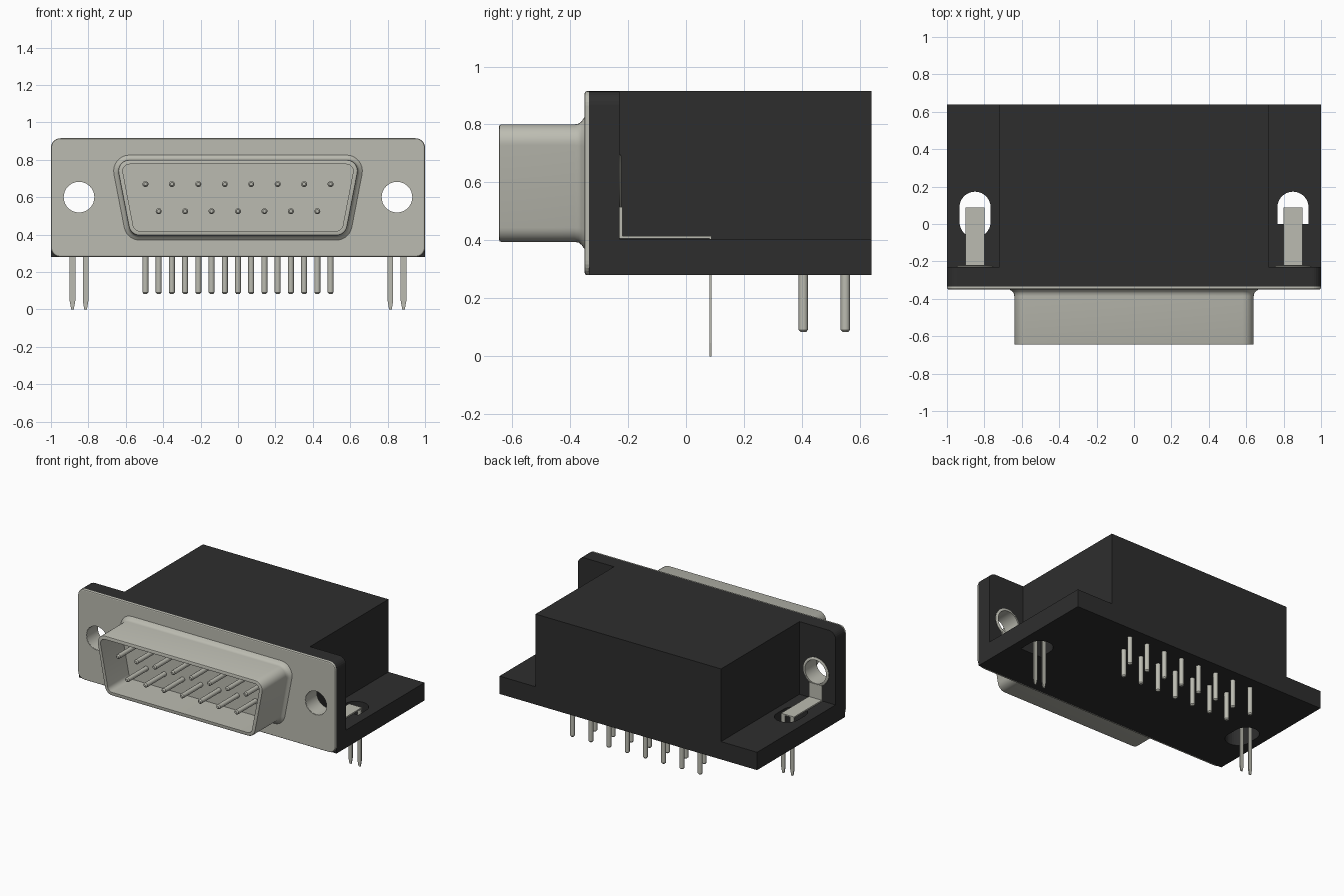
import bpy, bmesh, math
from mathutils import Vector

cube = bpy.data.objects.get("Cube")
if cube:
    bpy.data.objects.remove(cube, do_unlink=True)


def material(name, rgb):
    m = bpy.data.materials.new(name)
    m.use_nodes = True
    col = (*rgb, 1)
    m.diffuse_color = col
    m.node_tree.nodes["Principled BSDF"].inputs["Base Color"].default_value = col
    return m


METAL = material("warm grey metal", (0.50, 0.50, 0.44))
BLACK = material("black plastic", (0.027, 0.027, 0.027))


def outline(centres, radii, steps=6):
    """Hull of circles listed counter-clockwise; zero radius gives a sharp corner."""
    pts, n = [], len(centres)
    for i, (c, r) in enumerate(zip(centres, radii)):
        if r <= 0:
            pts.append(tuple(c))
            continue
        c = Vector(c)
        a = c - Vector(centres[i - 1])
        b = Vector(centres[(i + 1) % n]) - c
        start = math.atan2(-a.x, a.y)
        sweep = (math.atan2(-b.x, b.y) - start) % math.tau
        for k in range(steps + 1):
            t = start + sweep * k / steps
            pts.append((c.x + r * math.cos(t), c.y + r * math.sin(t)))
    return pts


def circle(u, v, r, n=24):
    return [(u + r * math.cos(math.tau * k / n), v + r * math.sin(math.tau * k / n))
            for k in range(n)]


def loft(name, sections, mat, axis="y", loop=False, smooth=False):
    """Skin sections [(position along axis, 2D points)]; capped unless looped."""
    put = (lambda p, d: (p[0], d, p[1])) if axis == "y" else (lambda p, d: (p[0], p[1], d))
    bm = bmesh.new()
    rings = [[bm.verts.new(put(p, d)) for p in pts] for d, pts in sections]
    pairs = list(zip(rings, rings[1:]))
    if loop:
        pairs.append((rings[-1], rings[0]))
    else:
        bm.faces.new(rings[0])
        bm.faces.new(rings[-1])
    for a, b in pairs:
        for i in range(len(a)):
            bm.faces.new((a[i - 1], a[i], b[i], b[i - 1]))
    bmesh.ops.recalc_face_normals(bm, faces=bm.faces)
    me = bpy.data.meshes.new(name)
    bm.to_mesh(me)
    bm.free()
    ob = bpy.data.objects.new(name, me)
    bpy.context.collection.objects.link(ob)
    if mat:
        me.materials.append(mat)
    if smooth:
        select(ob)
        bpy.ops.object.shade_smooth_by_angle(angle=math.radians(35))
    return ob


def select(ob):
    bpy.ops.object.select_all(action="DESELECT")
    ob.select_set(True)
    bpy.context.view_layer.objects.active = ob


def rect(u0, u1, v0, v1):
    return [(u0, v0), (u1, v0), (u1, v1), (u0, v1)]


def box(name, x0, x1, y0, y1, z0, z1, mat):
    return loft(name, [(z0, rect(x0, x1, y0, y1)), (z1, rect(x0, x1, y0, y1))], mat, "z")


def cut(target, cutter):
    cutter.hide_render = True
    mod = target.modifiers.new("cut", "BOOLEAN")
    mod.operation, mod.solver, mod.object = "DIFFERENCE", "EXACT", cutter
    select(target)
    bpy.ops.object.modifier_apply(modifier=mod.name)
    bpy.data.objects.remove(cutter, do_unlink=True)


EAR_X, EAR_Z, HOLE = 0.85, 0.6, 0.083
BOTTOM, SLAB, TOP = 0.28, 0.405, 0.915
FLANGE_Y, BACK = -0.23, 0.64

# Black housing: upright flange, base slab and tall block
flange_shape = outline([(-1, BOTTOM), (1, BOTTOM), (0.95, TOP - 0.05), (-0.95, TOP - 0.05)],
                       [0, 0, 0.05, 0.05])
flange = loft("housing_flange", [(-0.335, flange_shape), (FLANGE_Y, flange_shape)], BLACK)
slab = box("housing_base", -1, 1, FLANGE_Y, BACK, BOTTOM, SLAB, BLACK)
box("housing_block", -0.72, 0.72, FLANGE_Y, BACK, SLAB, TOP, BLACK)

# Metal face plate with a softened front edge
corners = [(-0.95, BOTTOM + 0.05), (0.95, BOTTOM + 0.05), (0.95, TOP - 0.05), (-0.95, TOP - 0.05)]
plate = loft("face_plate", [(y, outline(corners, [r] * 4)) for y, r in
                            [(-0.335, 0.05), (-0.343, 0.05), (-0.348, 0.047), (-0.35, 0.042)]], METAL)

# Mounting holes through plate and flange
for s in (-1, 1):
    for target, r in ((plate, HOLE), (flange, 0.09)):
        ring = circle(s * EAR_X, EAR_Z, r, 32)
        cut(target, loft("hole_cutter", [(-0.5, ring), (0, ring)], None))

# Slots in the base, one fully rounded and one with a flat front
round_slot = outline([(-EAR_X, 0.01), (-EAR_X, 0.09)], [HOLE] * 2, 16)
flat_slot = outline([(EAR_X - HOLE, 0), (EAR_X + HOLE, 0), (EAR_X, 0.09)], [0, 0, 0])[:2]
flat_slot += [(EAR_X + HOLE * math.cos(math.pi * k / 16), 0.09 + HOLE * math.sin(math.pi * k / 16))
              for k in range(17)]
for shape in (round_slot, flat_slot):
    cut(slab, loft("slot_cutter", [(0.2, shape), (0.5, shape)], None, "z"))

# Trapezoid shell: flared root, outer wall, rounded rim, inner wall and floor
arcs = [(-0.525, 0.455), (0.525, 0.455), (0.58, 0.74), (-0.58, 0.74)]
wall = [(-0.345, 0.09), (-0.352, 0.083), (-0.36, 0.071), (-0.37, 0.063), (-0.385, 0.06),
        (-0.638, 0.06), (-0.643, 0.058), (-0.645, 0.053), (-0.645, 0.036), (-0.41, 0.036)]
loft("connector_shell", [(y, outline(arcs, [r] * 4, 8)) for y, r in wall], METAL, smooth=True)


# Contact pins and solder pins: eight in the upper or rear row, seven in the other
def pin(name, u, v, root, tip, axis):
    d = math.copysign(0.008, root - tip)
    loft(name, [(root, circle(u, v, 0.016, 16)), (tip + d, circle(u, v, 0.016, 16)),
                (tip, circle(u, v, 0.009, 16))], METAL, axis, smooth=True)


PITCH = 0.1414
for count, z, y in ((8, 0.67, 0.55), (7, 0.525, 0.405)):
    for i in range(count):
        x = (i - (count - 1) / 2) * PITCH
        pin("contact_pin", x, z, -0.405, -0.63, "y")
        pin("solder_pin", x, y, BOTTOM + 0.01, 0.083, "z")

# Board locks: eyelet, bent strap and two tapered prongs on each side
for s in (-1, 1):
    cx = s * EAR_X
    eyelet = [(-0.347, 0.082), (-0.222, 0.082), (-0.222, 0.09), (-0.227, 0.098),
              (-0.235, 0.098), (-0.235, 0.089), (-0.347, 0.089)]
    loft("eyelet", [(y, circle(cx, EAR_Z, r, 32)) for y, r in eyelet], METAL,
         loop=True, smooth=True)
    box("strap_upright", cx - 0.05, cx + 0.05, FLANGE_Y + 0.001, -0.22, SLAB + 0.001, 0.515, METAL)
    box("strap_foot", cx - 0.05, cx + 0.05, -0.22, 0.088, SLAB + 0.001, 0.415, METAL)
    for t in (-1, 1):
        px = cx + t * 0.035
        shape = [(px - 0.007, 0), (px + 0.007, 0), (px + 0.015, 0.045), (px + 0.015, 0.41),
                 (px - 0.015, 0.41), (px - 0.015, 0.045)]
        loft("lock_prong", [(0.081, shape), (0.088, shape)], METAL)
